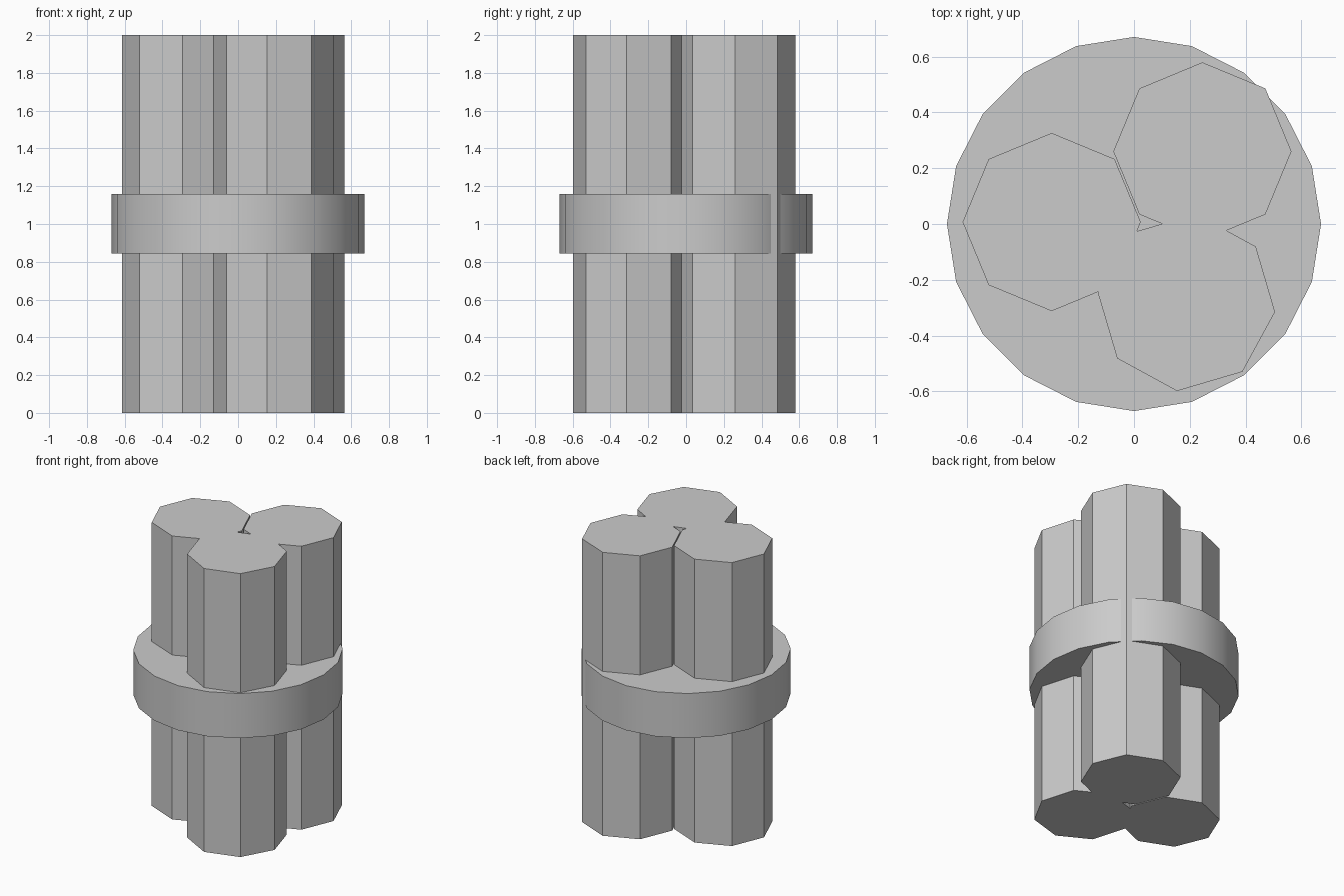
import bpy
from math import radians

if "Cube" in bpy.data.objects:
    bpy.data.objects.remove(bpy.data.objects["Cube"])


def prism(name, sides, radius, x, y, z0, z1, first_corner):
    """Upright capped prism whose first corner points at the given angle from +x."""
    bpy.ops.mesh.primitive_cylinder_add(
        vertices=sides, radius=radius, depth=z1 - z0,
        location=(x, y, (z0 + z1) / 2),
        rotation=(0, 0, radians(first_corner)))
    obj = bpy.context.object
    obj.name = name
    return obj


# Three octagonal sticks in a bundle: x, y, corner angle
sticks = [(0.245, 0.26, 0), (-0.295, 0.007, 0), (0.188, -0.281, -6.1)]
for i, (x, y, angle) in enumerate(sticks, 1):
    prism(f"stick_{i}", 8, 0.319, x, y, 0, 2, angle)

# Wide binding band around the middle, smooth round its side
prism("binding_band", 20, 0.67, 0, 0, 0.845, 1.16, 0)
bpy.ops.object.shade_smooth_by_angle(angle=radians(30))
